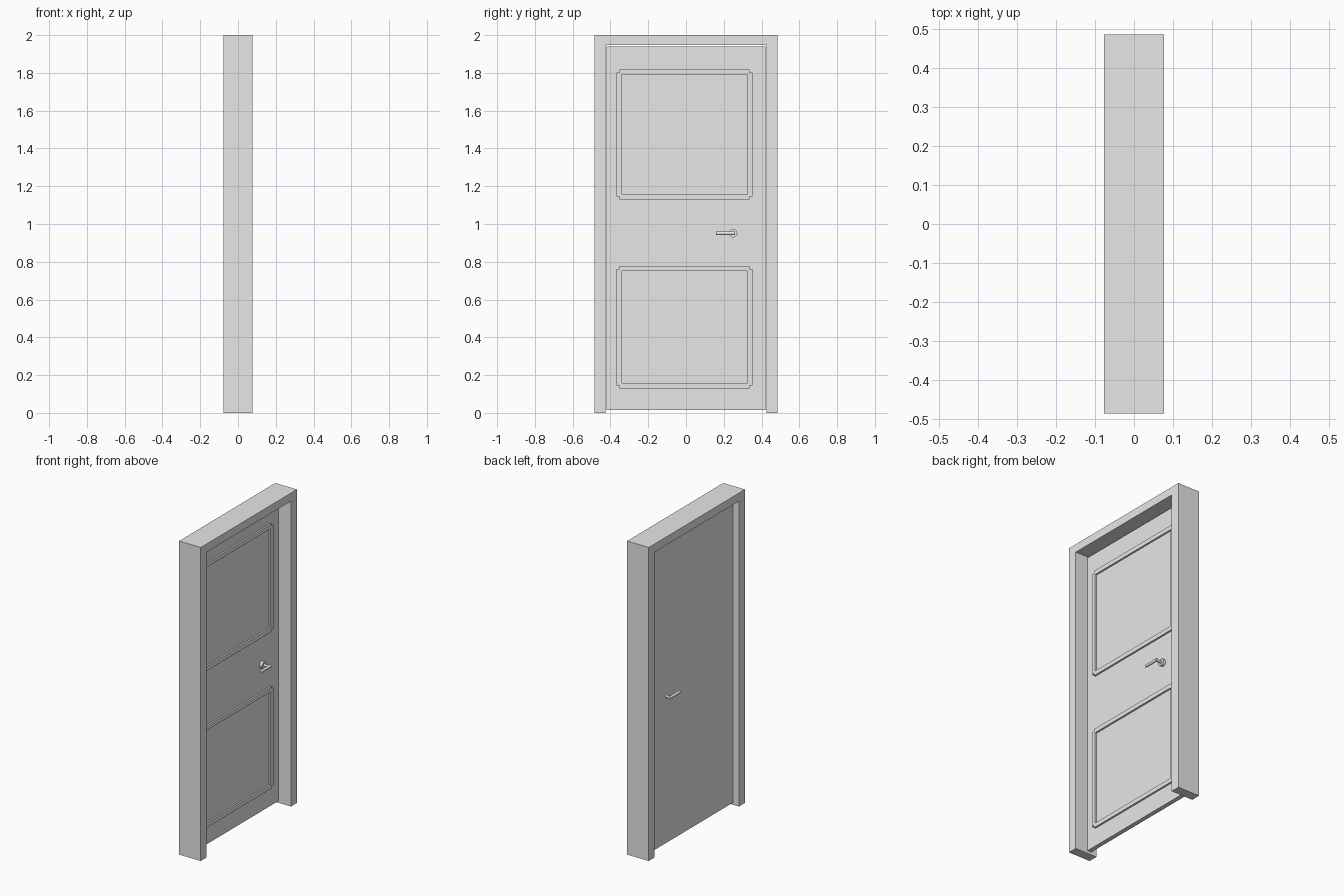
import bpy, bmesh, math

if "Cube" in bpy.data.objects:
    bpy.data.objects.remove(bpy.data.objects["Cube"])

grey = bpy.data.materials.new("plain grey")
grey.diffuse_color = (0.8, 0.8, 0.8, 1)
grey.use_nodes = True
grey.node_tree.nodes["Principled BSDF"].inputs["Base Color"].default_value = grey.diffuse_color


def finish(name, bm):
    bmesh.ops.recalc_face_normals(bm, faces=bm.faces)
    me = bpy.data.meshes.new(name)
    bm.to_mesh(me)
    bm.free()
    me.materials.append(grey)
    ob = bpy.data.objects.new(name, me)
    bpy.context.collection.objects.link(ob)
    return ob


def prism(name, profile, x0, x1):
    """Extrude a (y, z) outline along x."""
    bm = bmesh.new()
    face = bm.faces.new([bm.verts.new((x0, y, z)) for y, z in profile])
    ext = bmesh.ops.extrude_face_region(bm, geom=[face])
    verts = [g for g in ext["geom"] if isinstance(g, bmesh.types.BMVert)]
    bmesh.ops.translate(bm, verts=verts, vec=(x1 - x0, 0, 0))
    return finish(name, bm)


def box(name, x, y, z):
    return prism(name, [(y[0], z[0]), (y[1], z[0]), (y[1], z[1]), (y[0], z[1])], *x)


def rod(name, centre, radius, length, axis, sides=24):
    bpy.ops.mesh.primitive_cylinder_add(
        vertices=sides, radius=radius, depth=length, location=centre,
        rotation=(0, math.pi / 2, 0) if axis == "x" else (math.pi / 2, 0, 0))
    ob = bpy.context.object
    ob.name = name
    ob.data.materials.append(grey)
    bpy.ops.object.shade_smooth_by_angle(angle=math.radians(40))
    return ob


# Frame: two jambs and a head in one outline
prism("door_frame", [(-0.485, 0), (-0.425, 0), (-0.425, 1.948), (0.425, 1.948),
                     (0.425, 0), (0.485, 0), (0.485, 2), (-0.485, 2)], -0.0765, 0.0765)

# Door leaf
FRONT, BACK = -0.008, -0.036
box("door_leaf", (BACK, FRONT), (-0.422, 0.422), (0.015, 1.94))

# Raised panel mouldings with notched corners
Y0, Y1, W, N = -0.367, 0.352, 0.027, 0.015
for label, z0, z1 in (("upper", 1.13, 1.818), ("lower", 0.13, 0.778)):
    depth = (FRONT - 0.002, 0.003)
    for side, a in (("bottom", z0), ("top", z1 - W)):
        box(f"{label}_moulding_{side}", depth, (Y0 + N, Y1 - N), (a, a + W))
    for side, a in (("left", Y0), ("right", Y1 - W)):
        box(f"{label}_moulding_{side}", depth, (a, a + W), (z0 + N, z1 - N))

# Handle: rosette on the panelled side, spindle through the leaf, lever on each side
HY, HZ = 0.25, 0.951
rod("handle_rosette", (0, HY, HZ), 0.022, 0.02, "x", 32)
rod("handle_spindle", (-0.01, HY, HZ), 0.008, 0.11, "x")
for side, x in (("front", 0.045), ("back", -0.065)):
    rod(f"{side}_lever", (x, 0.21, HZ), 0.009, 0.1, "y")
